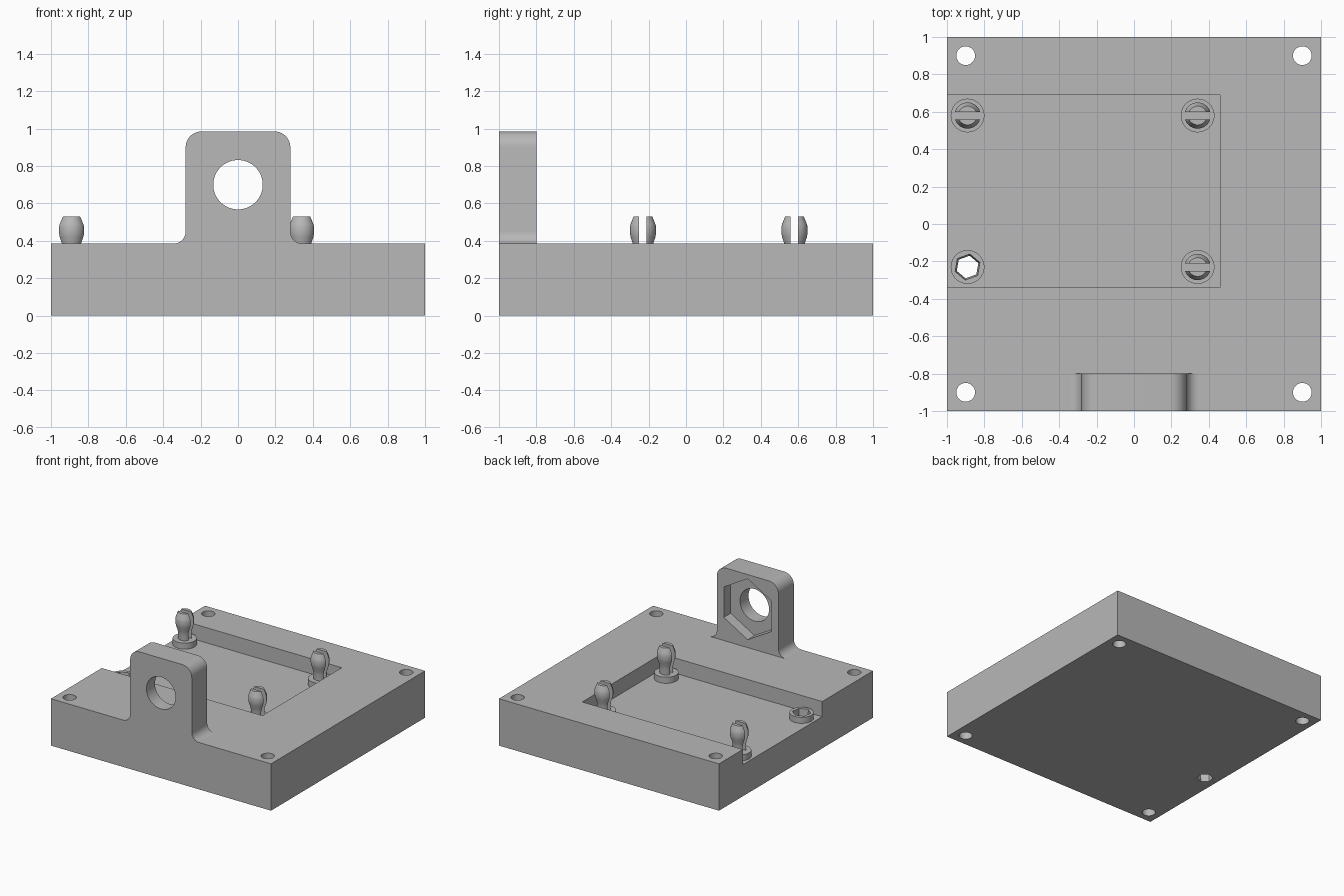
import bpy, bmesh, math

if "Cube" in bpy.data.objects:
    bpy.data.objects.remove(bpy.data.objects["Cube"])

TOP, FLOOR, RIM = 0.385, 0.26, 0.31   # deck, pocket floor and collar top heights

grey = bpy.data.materials.new("plain grey")
grey.diffuse_color = (0.48, 0.48, 0.48, 1)
grey.use_nodes = True
grey.node_tree.nodes["Principled BSDF"].inputs["Base Color"].default_value = grey.diffuse_color


def finish(name, bm):
    bmesh.ops.recalc_face_normals(bm, faces=bm.faces)
    mesh = bpy.data.meshes.new(name)
    bm.to_mesh(mesh)
    bm.free()
    mesh.materials.append(grey)
    ob = bpy.data.objects.new(name, mesh)
    bpy.context.collection.objects.link(ob)
    return ob


def box(name, lo, hi):
    bm = bmesh.new()
    bmesh.ops.create_cube(bm, size=1)
    for v in bm.verts:
        v.co = [(a + b) / 2 + c * (b - a) for a, b, c in zip(lo, hi, v.co)]
    return finish(name, bm)


def loft(name, rings):
    """Closed solid through rings of matching points."""
    bm = bmesh.new()
    loops = [[bm.verts.new(p) for p in ring] for ring in rings]
    n = len(loops[0])
    for a, b in zip(loops, loops[1:]):
        for i in range(n):
            j = (i + 1) % n
            bm.faces.new((a[i], a[j], b[j], b[i]))
    bm.faces.new(loops[0][::-1])
    bm.faces.new(loops[-1])
    return finish(name, bm)


def circle(r, n, turn=0):
    angles = [math.radians(turn) + 2 * math.pi * i / n for i in range(n)]
    return [(r * math.cos(a), r * math.sin(a)) for a in angles]


def turned(name, profile, x, y, n=48, turn=0):
    """Upright solid from (radius, z) pairs."""
    return loft(name, [[(x + u, y + v, z) for u, v in circle(r, n, turn)]
                       for r, z in profile])


def along_y(name, outline, y0, y1):
    return loft(name, [[(x, y, z) for x, z in outline] for y in (y0, y1)])


def cut(ob, *cutters):
    bpy.context.view_layer.objects.active = ob
    for c in cutters:
        mod = ob.modifiers.new("cut", 'BOOLEAN')
        mod.operation, mod.solver, mod.object = 'DIFFERENCE', 'EXACT', c
        bpy.ops.object.modifier_apply(modifier=mod.name)


def smooth(ob):
    bpy.ops.object.select_all(action='DESELECT')
    ob.select_set(True)
    bpy.context.view_layer.objects.active = ob
    bpy.ops.object.shade_smooth_by_angle(angle=math.radians(25))


def discard(*obs):
    for ob in obs:
        bpy.data.objects.remove(ob)


# Base block with open-sided pocket, corner holes and a hexagonal drain
base = box("base", (-1, -1, 0), (1, 1, TOP))
pocket = box("pocket_cutter", (-1.2, -0.34, FLOOR), (0.46, 0.69, 0.6))
holes = [turned("hole_cutter", [(0.05, -0.1), (0.05, 0.6)], x, y)
         for x in (-0.9, 0.9) for y in (-0.9, 0.9)]
hex_hole = turned("hex_cutter", [(0.06, -0.05), (0.073, 0.4)], -0.89, -0.23, 6, 20)
cut(base, pocket, *holes, hex_hole)
smooth(base)

# Collars and split snap pins
PIN = [(0.05, RIM - 0.02), (0.05, 0.36), (0.055, 0.385), (0.066, 0.42), (0.07, 0.44),
       (0.07, 0.475), (0.066, 0.49), (0.05, 0.53)]
for x, y in ((-0.89, 0.58), (0.34, 0.58), (0.34, -0.23), (-0.89, -0.23)):
    collar = turned("collar", [(0.09, FLOOR), (0.09, RIM)], x, y)
    if (x, y) == (-0.89, -0.23):
        cut(collar, hex_hole)
    else:
        pin = turned("snap_pin", PIN, x, y)
        slot = box("slot_cutter", (x - 0.2, y - 0.02, RIM), (x + 0.2, y + 0.02, 0.7))
        cut(pin, slot)
        smooth(pin)
        discard(slot)
    smooth(collar)
discard(pocket, *holes, hex_hole)

# Upright lug: filleted feet, rounded top corners
W, H, R, F, STEPS = 0.28, 0.985, 0.085, 0.065, 10
right = []
for i in range(STEPS + 1):
    a = math.pi / 2 * i / STEPS
    right.append((W + F - F * math.sin(a), TOP + F - F * math.cos(a)))
for i in range(STEPS + 1):
    a = math.pi / 2 * i / STEPS
    right.append((W - R + R * math.cos(a), H - R + R * math.sin(a)))
outline = right + [(-x, z) for x, z in reversed(right)]
lug = along_y("lug", outline, -1, -0.8)

# Round bore through the lug and hexagonal nut recess on its rear
CZ = 0.70
bore = along_y("bore_cutter", [(x, CZ + z) for x, z in circle(0.132, 64)], -1.2, -0.6)
recess = along_y("recess_cutter", [(x, CZ + z) for x, z in circle(0.25, 6, 30)], -0.89, -0.6)
cut(lug, bore, recess)
smooth(lug)
discard(bore, recess)
